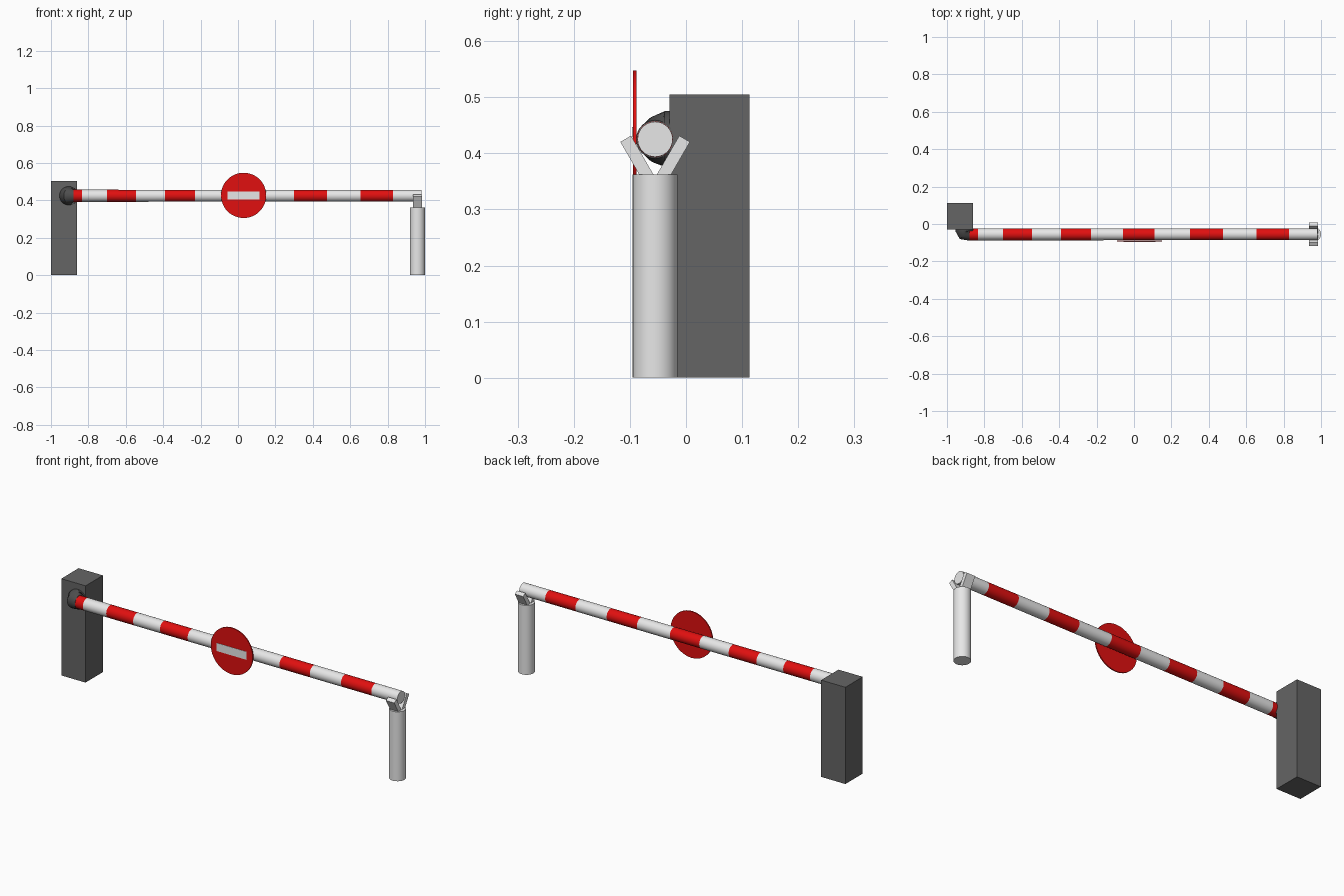
import bpy, bmesh, math
from mathutils import Matrix, Vector

cube = bpy.data.objects.get("Cube")
if cube:
    bpy.data.objects.remove(cube, do_unlink=True)


def material(name, r, g, b):
    m = bpy.data.materials.new(name)
    m.use_nodes = True
    m.diffuse_color = (r, g, b, 1)
    m.node_tree.nodes["Principled BSDF"].inputs["Base Color"].default_value = (r, g, b, 1)
    return m


WHITE = material("white paint", 0.8, 0.8, 0.8)
RED = material("red paint", 0.75, 0.005, 0.005)
GREY = material("dark grey housing", 0.13, 0.13, 0.13)
BLACK = material("charcoal pivot", 0.075, 0.075, 0.075)

AXIS_Y, AXIS_Z = -0.055, 0.425
SIDES = 32


def make(name, bm, mats, smooth=False):
    bmesh.ops.recalc_face_normals(bm, faces=bm.faces)
    me = bpy.data.meshes.new(name)
    bm.to_mesh(me)
    bm.free()
    for m in mats:
        me.materials.append(m)
    ob = bpy.data.objects.new(name, me)
    bpy.context.collection.objects.link(ob)
    if smooth:
        bpy.ops.object.select_all(action='DESELECT')
        ob.select_set(True)
        bpy.context.view_layer.objects.active = ob
        bpy.ops.object.shade_smooth_by_angle(angle=math.radians(35))
    return ob


def box(name, centre, size, mat, tilt=0):
    bm = bmesh.new()
    bmesh.ops.create_cube(bm, size=1, matrix=Matrix.Translation(centre)
                          @ Matrix.Rotation(tilt, 4, 'X') @ Matrix.Diagonal((*size, 1)))
    return make(name, bm, [mat])


def cylinder(name, centre, radius, depth, mat, axis='Z', sides=SIDES):
    bm = bmesh.new()
    turn = Matrix.Rotation(math.pi / 2, 4, 'X') if axis == 'Y' else Matrix()
    bmesh.ops.create_cone(bm, cap_ends=True, segments=sides, radius1=radius, radius2=radius,
                          depth=depth, matrix=Matrix.Translation(centre) @ turn)
    return make(name, bm, [mat], True)


def loft(name, rings, mats, pattern):
    """Join rings of (x, y, radius, heading); pattern picks the colour of each span."""
    bm = bmesh.new()
    loops = []
    for x, y, r, heading in rings:
        side = Vector((-math.sin(heading), math.cos(heading), 0))
        loops.append([bm.verts.new(Vector((x, y, AXIS_Z)) + side * r * math.cos(a)
                                   + Vector((0, 0, r * math.sin(a))))
                      for a in (i * math.tau / SIDES for i in range(SIDES))])
    for k, (a, b) in enumerate(zip(loops, loops[1:])):
        for i in range(SIDES):
            j = (i + 1) % SIDES
            bm.faces.new((a[i], a[j], b[j], b[i])).material_index = pattern(k)
    bm.faces.new(loops[0]).material_index = pattern(0)
    bm.faces.new(loops[-1]).material_index = pattern(len(rings) - 2)
    return make(name, bm, mats, True)


# Drive cabinet
box("cabinet", (-0.93, 0.042, 0.2525), (0.14, 0.143, 0.505), GREY)

# Pivot elbow turning from the cabinet face into the bar
loft("pivot_elbow", [(-0.905, -0.028, 0.05, -math.pi / 2),
                     (-0.905, -0.038, 0.05, -math.pi / 2),
                     (-0.901, -0.05, 0.043, -math.pi / 4),
                     (-0.88, AXIS_Y, 0.034, 0)], [BLACK], lambda k: 0)

# Striped barrier bar, slightly tapered
stops = [-0.89, -0.835, -0.70, -0.545, -0.39, -0.23, -0.06,
         0.11, 0.30, 0.475, 0.655, 0.83, 0.98]
loft("barrier_bar", [(x, AXIS_Y, 0.0318 - 0.0005 * x, 0) for x in stops],
     [RED, WHITE], lambda k: k % 2)

# Round no-entry sign with its white stripe
cylinder("sign_disc", (0.03, -0.0915, 0.427), 0.121, 0.006, RED, 'Y', 48)
box("sign_stripe", (0.03, -0.0948, 0.426), (0.172, 0.002, 0.042), WHITE)

# Rest post with a V-shaped cradle
cylinder("rest_post", (0.96, AXIS_Y, 0.181), 0.04, 0.362, WHITE)
for name, s in (("front_cradle_arm", -1), ("back_cradle_arm", 1)):
    box(name, (0.96, AXIS_Y + s * 0.0295, 0.386), (0.048, 0.022, 0.092), WHITE,
        -s * math.radians(30))
